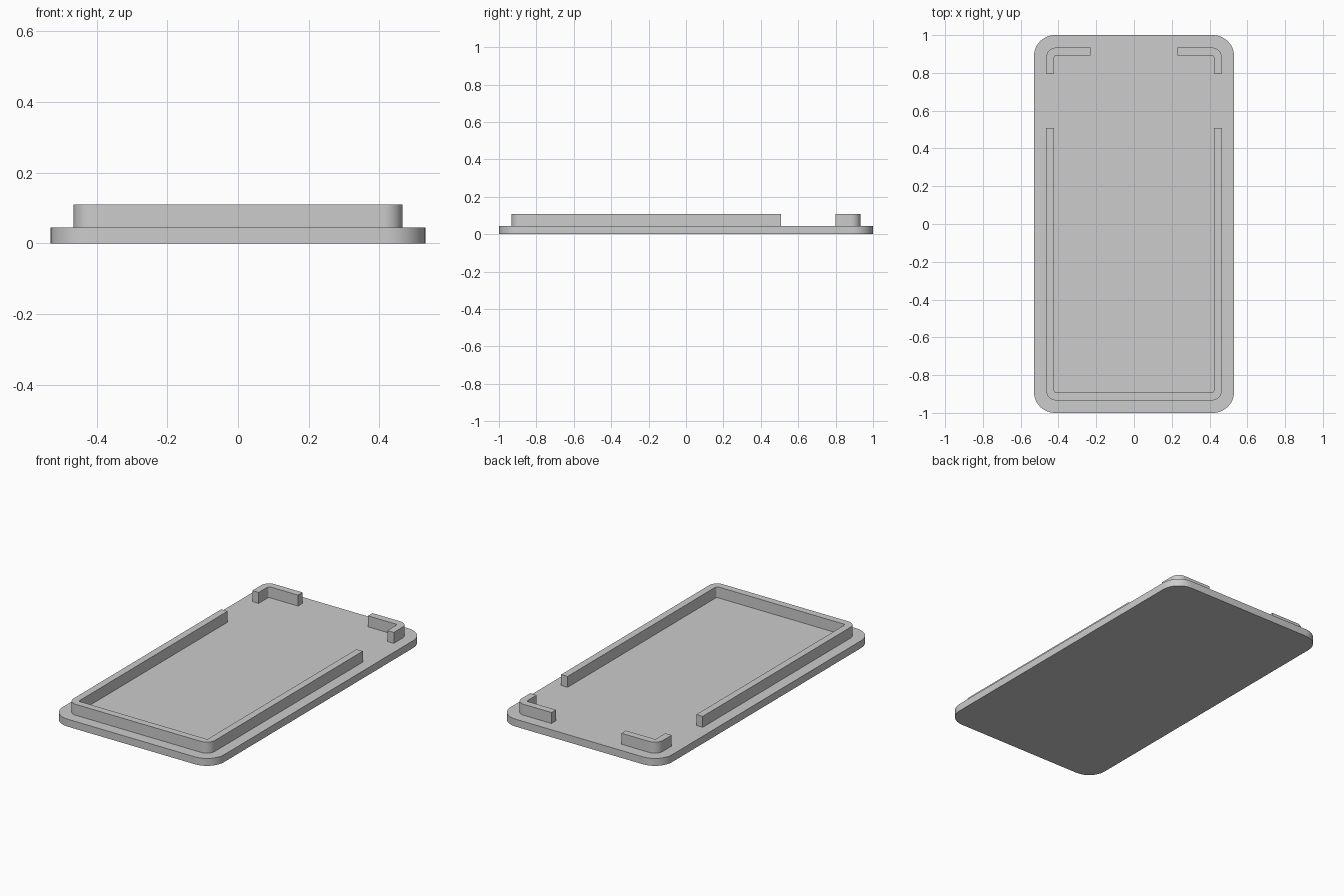
import bpy
import bmesh
from math import sin, cos, pi

if "Cube" in bpy.data.objects:
    bpy.data.objects.remove(bpy.data.objects["Cube"], do_unlink=True)

HALF_X, HALF_Y, PLATE_R = 0.53, 1.0, 0.112   # base plate outline
PLATE_Z, TOP_Z = 0.044, 0.109                # plate top and lip top
LIP_X, LIP_Y, LIP_R = 0.465, 0.934, 0.053    # outer outline of the lip
LIP_W = 0.042                                # lip thickness
STEPS = 12

grey = bpy.data.materials.new("plain grey")
grey.use_nodes = True
colour = (0.604, 0.604, 0.604, 1)
grey.diffuse_color = colour
grey.node_tree.nodes["Principled BSDF"].inputs["Base Color"].default_value = colour


def arc(cx, cy, r, start):
    """Quarter circle, counter-clockwise from the start angle."""
    angles = [start + pi / 2 * i / STEPS for i in range(STEPS + 1)]
    return [(cx + r * cos(a), cy + r * sin(a)) for a in angles]


def prism(name, outline, z0, z1):
    """Extrude a closed outline upward into a solid."""
    bm = bmesh.new()
    face = bm.faces.new([bm.verts.new((x, y, z0)) for x, y in outline])
    up = bmesh.ops.extrude_face_region(bm, geom=[face], use_keep_orig=True)
    moved = [v for v in up["geom"] if isinstance(v, bmesh.types.BMVert)]
    bmesh.ops.translate(bm, verts=moved, vec=(0, 0, z1 - z0))
    bmesh.ops.recalc_face_normals(bm, faces=bm.faces)
    mesh = bpy.data.meshes.new(name)
    bm.to_mesh(mesh)
    bm.free()
    mesh.materials.append(grey)
    obj = bpy.data.objects.new(name, mesh)
    bpy.context.collection.objects.link(obj)
    bpy.ops.object.select_all(action='DESELECT')
    obj.select_set(True)
    bpy.context.view_layer.objects.active = obj
    bpy.ops.object.shade_smooth_by_angle()
    return obj


def flip_x(points):
    return [(-x, y) for x, y in reversed(points)]


# Base plate with rounded corners
px, py = HALF_X - PLATE_R, HALF_Y - PLATE_R
plate = []
for i, (sx, sy) in enumerate([(1, 1), (-1, 1), (-1, -1), (1, -1)]):
    plate += arc(sx * px, sy * py, PLATE_R, i * pi / 2)
prism("base_plate", plate, 0, PLATE_Z)

# Outer and inner corner curves of the lip
cx, cy = LIP_X - LIP_R, LIP_Y - LIP_R
outer = arc(cx, cy, LIP_R, 0)
inner = arc(cx, cy, LIP_R - LIP_W, 0)

# Long U-shaped lip, open toward the back
SIDE_END = 0.507


def u_side(corner, x):
    """One full run of the U, from the left end round to the right end."""
    half = [(x, SIDE_END)] + [(px, -py) for px, py in corner]
    return half + flip_x(half)


u_outline = u_side(outer, LIP_X) + u_side(inner, LIP_X - LIP_W)[::-1]
prism("front_lip", u_outline, PLATE_Z, TOP_Z)

# Short L-shaped lips at the back corners
CLIP_Y, CLIP_X = 0.798, 0.23
clip = [(LIP_X, CLIP_Y)] + outer + [(CLIP_X, LIP_Y), (CLIP_X, LIP_Y - LIP_W)]
clip += inner[::-1] + [(LIP_X - LIP_W, CLIP_Y)]
prism("back_left_corner_lip", clip, PLATE_Z, TOP_Z)
prism("back_right_corner_lip", flip_x(clip), PLATE_Z, TOP_Z)
